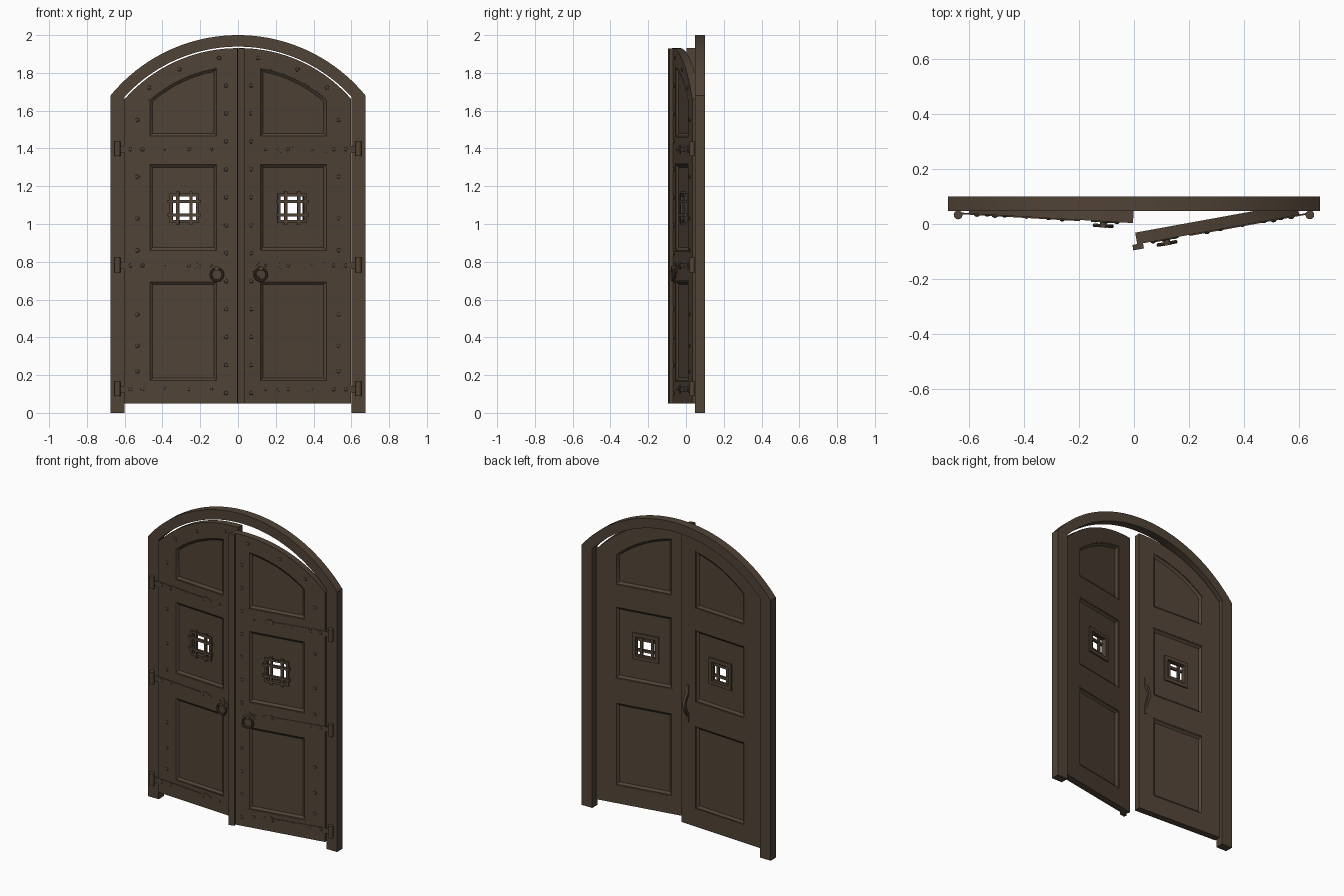
import bpy, bmesh, math
from mathutils import Matrix, Vector

if "Cube" in bpy.data.objects:
    bpy.data.objects.remove(bpy.data.objects["Cube"])

wood = bpy.data.materials.new("dark brown")
wood.diffuse_color = (0.082, 0.056, 0.037, 1)
wood.use_nodes = True
wood.node_tree.nodes["Principled BSDF"].inputs["Base Color"].default_value = wood.diffuse_color

CZ = 1.128                      # centre height shared by every arch curve
PIVOT = Vector((0.638, 0.033, 0))
FRONT, BACK = 0.040, 0.083      # faces of a closed leaf


def emit(name, bm, m=Matrix()):
    bm.transform(m)
    bmesh.ops.recalc_face_normals(bm, faces=bm.faces)
    for f in bm.faces:
        f.smooth = True
    me = bpy.data.meshes.new(name)
    bm.to_mesh(me)
    bm.free()
    me.set_sharp_from_angle(angle=math.radians(32))
    me.materials.append(wood)
    ob = bpy.data.objects.new(name, me)
    bpy.context.collection.objects.link(ob)
    return ob


def add_plate(bm, loops, y0, y1):
    """Flat outline in x,z with optional holes, made solid from y0 to y1."""
    edges = []
    for loop in loops:
        vs = [bm.verts.new((x, y0, z)) for x, z in loop]
        edges += [bm.edges.new((vs[i], vs[i - 1])) for i in range(len(vs))]
    res = bmesh.ops.triangle_fill(bm, use_beauty=True, edges=edges, normal=(0, -1, 0))
    faces = [g for g in res["geom"] if isinstance(g, bmesh.types.BMFace)]
    ext = bmesh.ops.extrude_face_region(bm, geom=faces, use_keep_orig=True)
    vs = [g for g in ext["geom"] if isinstance(g, bmesh.types.BMVert)]
    bmesh.ops.translate(bm, verts=vs, vec=(0, y1 - y0, 0))


def plate(*loops, y0, y1):
    bm = bmesh.new()
    add_plate(bm, loops, y0, y1)
    return bm


def rect(x0, x1, z0, z1):
    return [(x0, z0), (x1, z0), (x1, z1), (x0, z1)]


def arc(r, x0, x1, n):
    a0, a1 = math.acos(x0 / r), math.acos(x1 / r)
    return [(r * math.cos(a0 + (a1 - a0) * i / n), CZ + r * math.sin(a0 + (a1 - a0) * i / n))
            for i in range(n + 1)]


def arched(x0, x1, z0, r, n=16):
    return [(x0, z0), (x1, z0)] + arc(r, x1, x0, n)


# panel outlines, shrunk by d
PANELS = [lambda d: rect(0.107 + d, 0.473 - d, 0.165 + d, 0.70 - d),
          lambda d: rect(0.107 + d, 0.473 - d, 0.855 + d, 1.32 - d),
          lambda d: arched(0.107 + d, 0.473 - d, 1.46 + d, 0.71 - d)]
WX, WZ = 0.284, 1.083           # window centre


def square(h):
    return rect(WX - h, WX + h, WZ - h, WZ + h)


def add_dome(bm, x, z, r, y=FRONT):
    m = Matrix.Translation((x, y, z)) @ Matrix.Diagonal((1, 0.65, 1, 1)) @ Matrix.Rotation(math.pi / 2, 4, 'X')
    bmesh.ops.create_uvsphere(bm, u_segments=10, v_segments=6, radius=r, matrix=m)


def add_cyl(bm, c, r, h, axis_y=False):
    m = Matrix.Translation(c)
    if axis_y:
        m = m @ Matrix.Rotation(math.pi / 2, 4, 'X')
    bmesh.ops.create_cone(bm, cap_ends=True, segments=16, radius1=r, radius2=r, depth=h, matrix=m)


def add_torus(bm, c, R, r, n=28, k=10):
    rings = []
    for i in range(n):
        a = 2 * math.pi * i / n
        rings.append([bm.verts.new((c[0] + (R + r * math.cos(b)) * math.cos(a), c[1] + r * math.sin(b),
                                    c[2] + (R + r * math.cos(b)) * math.sin(a)))
                      for b in (2 * math.pi * j / k for j in range(k))])
    for i in range(n):
        for j in range(k):
            bm.faces.new((rings[i - 1][j - 1], rings[i][j - 1], rings[i][j], rings[i - 1][j]))


def build_leaf(side, m):
    # board with three panel openings
    emit(side + "_leaf", plate(arched(0.003, 0.6, 0.05, 0.803, 20), *[p(0) for p in PANELS],
                               y0=FRONT, y1=BACK), m)
    # recessed panels, the middle one pierced by the window
    bm = bmesh.new()
    for i, p in enumerate(PANELS):
        add_plate(bm, [p(0)] + ([square(0.065)] if i == 1 else []), 0.054, 0.069)
    emit(side + "_panels", bm, m)
    # sloped mouldings on both faces
    bm = bmesh.new()
    for p in PANELS:
        for ya, yb in ((FRONT + 0.002, 0.053), (BACK - 0.002, 0.070)):
            rows = [[bm.verts.new((x, y, z)) for x, z in p(d)]
                    for d, y in ((0, ya), (0.006, ya), (0.02, yb), (0, yb))]
            for a, b in zip(rows, rows[1:] + rows[:1]):
                for i in range(len(a)):
                    bm.faces.new((a[i - 1], a[i], b[i], b[i - 1]))
    emit(side + "_mouldings", bm, m)
    # window trims and grille bars
    bm = plate(square(0.078), square(0.063), y0=0.043, y1=0.055)
    add_plate(bm, [square(0.085), square(0.062)], 0.068, 0.078)
    emit(side + "_window_trim", bm, m)
    bm = bmesh.new()
    for o in (-0.035, 0.035):
        add_plate(bm, [rect(WX + o - 0.008, WX + o + 0.008, WZ - 0.088, WZ + 0.088)], 0.040, 0.054)
        add_plate(bm, [rect(WX - 0.088, WX + 0.088, WZ + o - 0.008, WZ + o + 0.008)], 0.037, 0.051)
    emit(side + "_window_bars", bm, m)
    # strap hinges with knuckles
    bm = bmesh.new()
    for z in (0.125, 0.78, 1.395):
        half = [(0.635, 0.014), (0.60, 0.018), (0.27, 0.011), (0.25, 0.022), (0.225, 0.018)]
        add_plate(bm, [[(x, z + h) for x, h in half] + [(0.195, z)] +
                       [(x, z - h) for x, h in reversed(half)]], 0.036, FRONT + 0.002)
        add_cyl(bm, (PIVOT.x, PIVOT.y, z + 0.003), 0.016, 0.078)
    emit(side + "_strap_hinges", bm, m)
    # nail heads
    bm = bmesh.new()
    for i in range(12):
        add_dome(bm, 0.062, 0.105 + i * 0.148, 0.011)
    for z in (0.22, 0.355, 0.52, 0.86, 1.03, 1.25, 1.55):
        add_dome(bm, 0.533, z, 0.011)
    for x in (0.10, 0.31, 0.47):
        add_dome(bm, x, CZ + math.sqrt(0.757 ** 2 - x * x), 0.011)
    for z in (0.125, 0.78, 1.395):
        for x, r in ((0.57, 0.011), (0.505, 0.011), (0.39, 0.006), (0.26, 0.010), (0.14, 0.008)):
            add_dome(bm, x, z, r, 0.037 if x > 0.2 else FRONT)
    emit(side + "_nail_heads", bm, m)
    # ring pull on a diamond plate
    bm = plate([(0.11, 0.80), (0.155, 0.755), (0.11, 0.71), (0.065, 0.755)], y0=0.036, y1=0.041)
    add_cyl(bm, (0.11, 0.029, 0.765), 0.012, 0.024, True)
    add_torus(bm, (0.11, 0.024, 0.732), 0.032, 0.0065)
    emit(side + "_ring_pull", bm, m)


def swing(deg):
    return Matrix.Translation(PIVOT) @ Matrix.Rotation(math.radians(deg), 4, 'Z') @ Matrix.Translation(-PIVOT)


right = swing(10.3)
left = Matrix.Diagonal((-1, 1, 1, 1)) @ swing(3.3)
build_leaf("right", right)
build_leaf("left", left)

# cover strip along the free edge of the right leaf
emit("cover_strip", plate(rect(-0.015, 0.024, 0.05, 1.93), y0=0.021, y1=FRONT + 0.001), right)

# arched frame
emit("door_frame", plate([(-0.6, 0), (-0.675, 0)] + arc(0.872, -0.675, 0.675, 40) +
                         [(0.675, 0), (0.6, 0)] + arc(0.811, 0.6, -0.6, 40), y0=0.047, y1=0.1))

# bowed pull handle behind the left leaf, drawn in y,z and turned to face back
bow = [(math.sin(math.pi * i / 12), -0.075 + 0.15 * i / 12) for i in range(13)]
prof = ([(0.0, -0.12), (0.006, -0.12), (0.006, -0.085)] + [(0.010 + 0.032 * s, z) for s, z in bow] +
        [(0.006, 0.085), (0.006, 0.12), (0.0, 0.12), (0.0, 0.066)] +
        [(0.028 * s, z * 0.85) for s, z in reversed(bow[1:-1])] + [(0.0, -0.066)])
turn = Matrix(((0, 1, 0, 0.05), (1, 0, 0, BACK - 0.001), (0, 0, 1, 0.83), (0, 0, 0, 1)))
emit("back_handle", plate(prof, y0=-0.009, y1=0.009), left @ turn)
